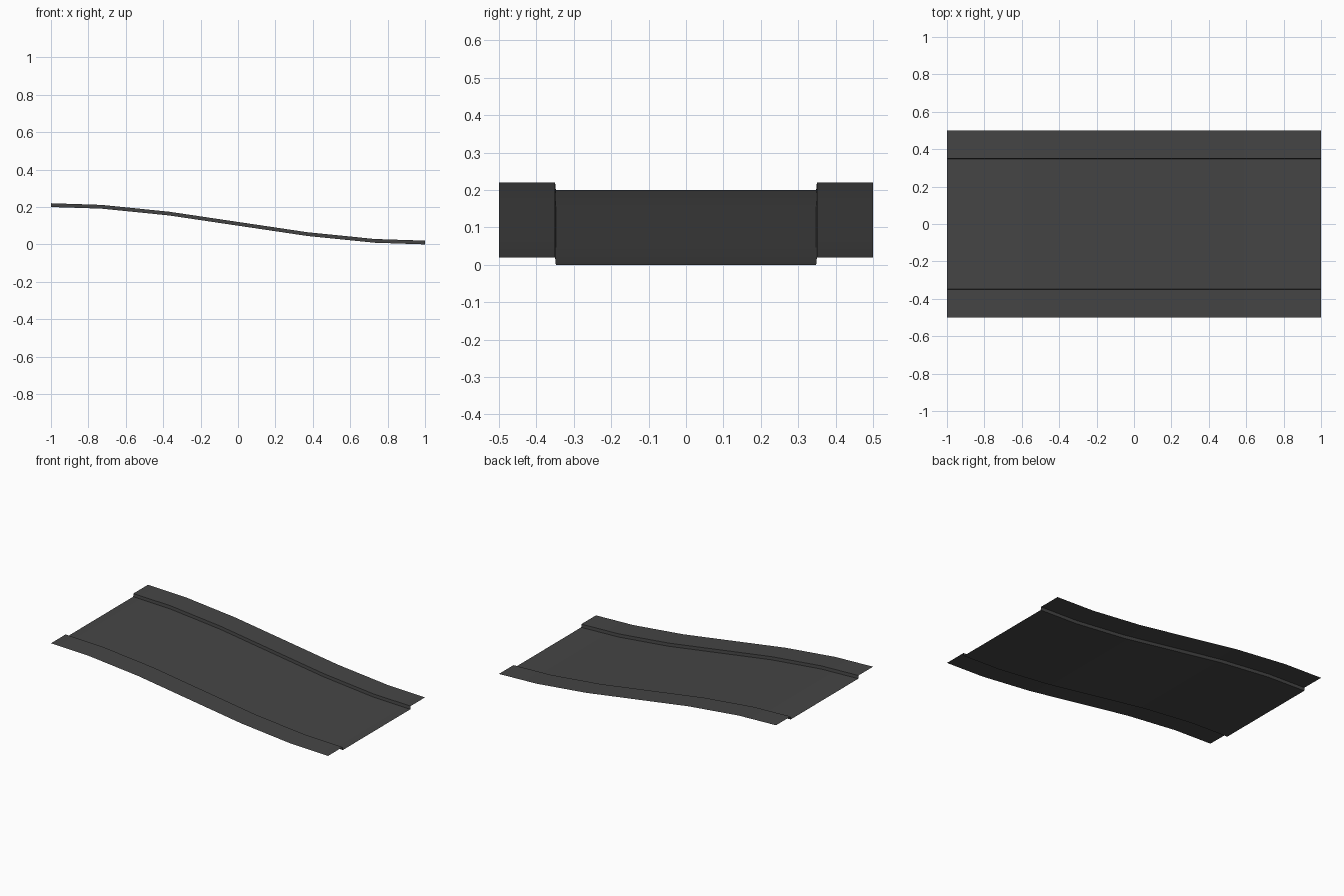
import bpy, bmesh, math

if "Cube" in bpy.data.objects:
    bpy.data.objects.remove(bpy.data.objects["Cube"])

# Single dark asphalt colour
mat = bpy.data.materials.new("dark_asphalt_grey")
mat.diffuse_color = (0.06, 0.06, 0.06, 1)
mat.use_nodes = True
mat.node_tree.nodes["Principled BSDF"].inputs["Base Color"].default_value = mat.diffuse_color

# Stations along the slope; height eases in and out as a half sine wave
STATIONS = [-1, -0.73, -0.37, 0, 0.37, 0.73, 1]
CURB = 0.02


def slope(x):
    return 0.1 - 0.1 * math.sin(x * math.pi / 2)


def sweep(name, profile):
    """Sweep an open (y, z) profile along the slope as a sheet facing up."""
    bm = bmesh.new()
    rows = [[bm.verts.new((x, y, slope(x) + z)) for y, z in profile] for x in STATIONS]
    for a, b in zip(rows, rows[1:]):
        for i in range(len(profile) - 1):
            bm.faces.new((a[i], b[i], b[i + 1], a[i + 1]))
    me = bpy.data.meshes.new(name)
    bm.to_mesh(me)
    bm.free()
    me.materials.append(mat)
    ob = bpy.data.objects.new(name, me)
    bpy.context.collection.objects.link(ob)
    bpy.ops.object.select_all(action='DESELECT')
    ob.select_set(True)
    bpy.context.view_layer.objects.active = ob
    bpy.ops.object.shade_smooth_by_angle(angle=math.radians(30))
    return ob


# Road surface between the curbs
sweep("road_surface", [(-0.348, 0), (0.348, 0)])
# Raised pavements, each with its curb face
sweep("front_pavement", [(-0.5, CURB), (-0.35, CURB), (-0.348, 0)])
sweep("back_pavement", [(0.348, 0), (0.35, CURB), (0.5, CURB)])
